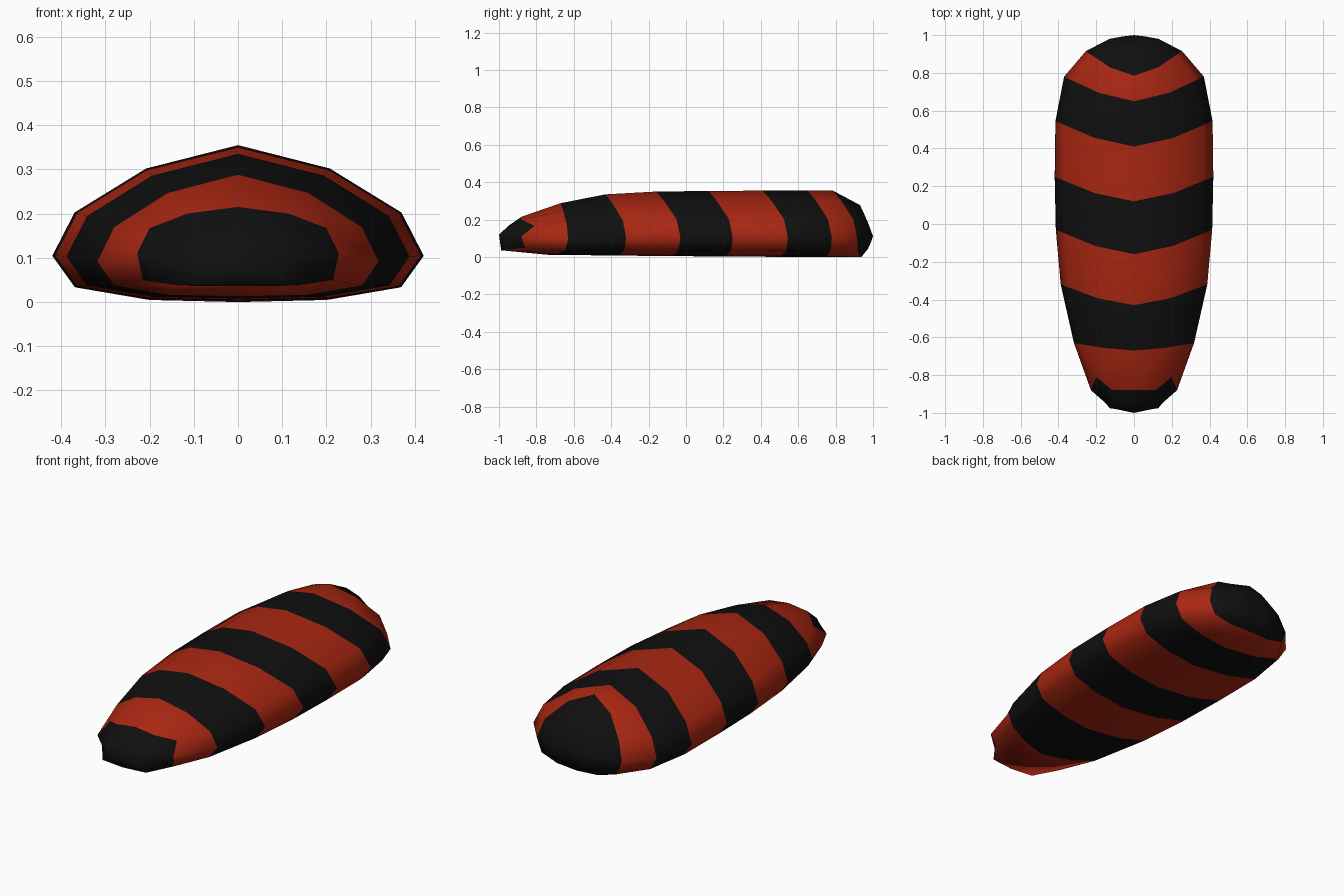
import bpy
import bmesh

cube = bpy.data.objects.get("Cube")
if cube:
    bpy.data.objects.remove(cube, do_unlink=True)


def make_material(name, rgb):
    mat = bpy.data.materials.new(name)
    mat.use_nodes = True
    color = (*rgb, 1.0)
    mat.diffuse_color = color
    mat.node_tree.nodes["Principled BSDF"].inputs["Base Color"].default_value = color
    return mat


# Half cross-section from top centre to bottom centre:
# width share, height share, sweep share (top to side, then side to bottom)
SECTION = [(0, 1, 0), (.5, .85, .34), (.88, .57, .84), (1, .29, 1),
           (.88, .09, .15), (.49, .012, .6), (0, 0, 1)]


def swept_ring(half_width, top, bottom, y_top, y_side, y_bottom):
    points = []
    for k, (w, h, s) in enumerate(SECTION):
        a, b = (y_top, y_side) if k <= 3 else (y_side, y_bottom)
        points.append((w * half_width, a + (b - a) * s, bottom + (top - bottom) * h))
    return points


# Snout edge, with a dark corner reaching back on each side
snout_edge = [(0, -.88, .215), (.115, -.88, .2), (.2, -.81, .167), (.228, -.88, .11),
              (.215, -.86, .05), (.13, -.975, .037), (0, -.988, .036)]

# Half rings from front to back
rings = [
    swept_ring(.12, .17, .07, -.945, -.975, -.993),
    snout_edge,
    swept_ring(.318, .288, .012, -.67, -.63, -.74),
    swept_ring(.388, .335, .008, -.43, -.32, -.38),
    swept_ring(.414, .35, .005, -.16, -.03, -.09),
    swept_ring(.42, .353, .003, .12, .25, .19),
    swept_ring(.416, .355, .001, .41, .545, .485),
    swept_ring(.37, .355, 0, .65, .78, .73),
    swept_ring(.255, .355, 0, .785, .915, .938),
    swept_ring(.13, .278, .043, .93, .98, .97),
    swept_ring(.065, .19, .075, .97, .992, .985),
]
# Band between each ring and the next: 0 dark, 1 red
bands = [0, 1, 0, 1, 0, 1, 0, 1, 0, 0]

# Striped body: loft the mirrored rings and close both ends to a point
bm = bmesh.new()
loops = []
for half in rings:
    full = half + [(-x, y, z) for x, y, z in half[-2:0:-1]]
    loops.append([bm.verts.new(p) for p in full])
count = len(loops[0])

for i, band in enumerate(bands):
    for k in range(count):
        n = (k + 1) % count
        face = bm.faces.new((loops[i][k], loops[i][n], loops[i + 1][n], loops[i + 1][k]))
        face.material_index = band

for loop, tip in ((loops[0], (0, -1, .12)), (loops[-1], (0, 1, .11))):
    point = bm.verts.new(tip)
    for k in range(count):
        bm.faces.new((loop[k], loop[(k + 1) % count], point))

bmesh.ops.recalc_face_normals(bm, faces=bm.faces)
for face in bm.faces:
    face.smooth = True

mesh = bpy.data.meshes.new("striped_body")
bm.to_mesh(mesh)
bm.free()
mesh.materials.append(make_material("soft_black", (.005, .005, .005)))
mesh.materials.append(make_material("brick_red", (.4, .02, .006)))
body = bpy.data.objects.new("striped_body", mesh)
bpy.context.collection.objects.link(body)
